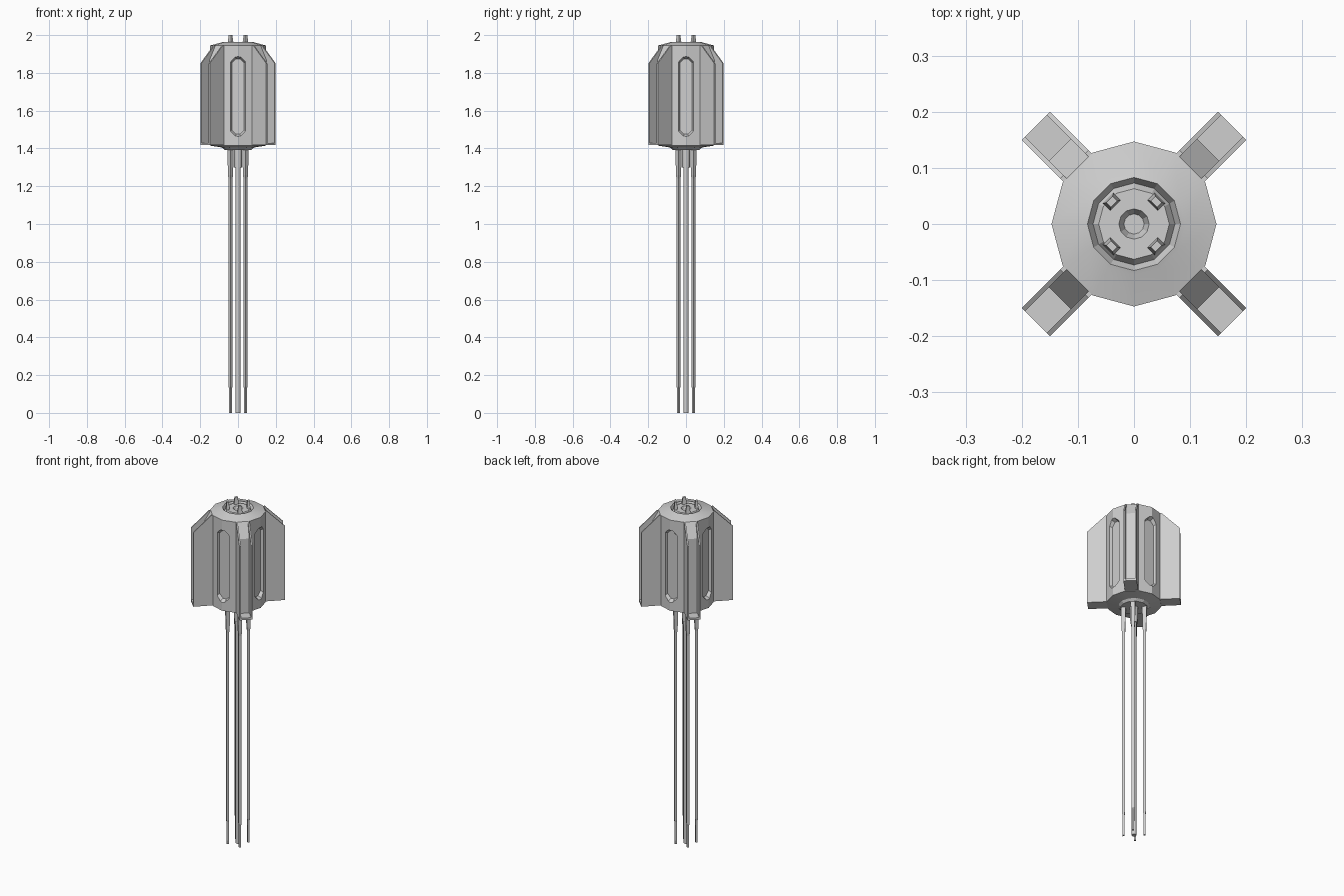
import bpy, bmesh
from math import pi, cos, sin, radians
from mathutils import Matrix

if "Cube" in bpy.data.objects:
    bpy.data.objects.remove(bpy.data.objects["Cube"])

grey = bpy.data.materials.new("light_grey")
grey.use_nodes = True
COLOUR = (0.62, 0.62, 0.62, 1)
grey.diffuse_color = COLOUR
grey.node_tree.nodes["Principled BSDF"].inputs["Base Color"].default_value = COLOUR


def finish(bm, name, turn=0.0):
    """Turn a bmesh into an object, rotated about the vertical axis."""
    bmesh.ops.remove_doubles(bm, verts=bm.verts, dist=1e-5)
    bmesh.ops.recalc_face_normals(bm, faces=bm.faces)
    bm.transform(Matrix.Rotation(turn, 4, "Z"))
    mesh = bpy.data.meshes.new(name)
    bm.to_mesh(mesh)
    bm.free()
    mesh.materials.append(grey)
    obj = bpy.data.objects.new(name, mesh)
    bpy.context.collection.objects.link(obj)
    return obj


def loft(rings, name, turn=0.0):
    """Skin a list of equal-length rings and cap both ends."""
    bm = bmesh.new()
    loops = [[bm.verts.new(p) for p in ring] for ring in rings]
    n = len(loops[0])
    for a, b in zip(loops, loops[1:]):
        for i in range(n):
            j = (i + 1) % n
            bm.faces.new((a[i], a[j], b[j], b[i]))
    bm.faces.new(loops[0])
    bm.faces.new(loops[-1])
    return finish(bm, name, turn)


def lathe(profile, name, sides=12):
    return loft([[(r * cos(2 * pi * i / sides), r * sin(2 * pi * i / sides), z)
                  for i in range(sides)] for r, z in profile], name)


def plate(profile, y, thick, name, turn):
    """Radial (r, z) outline given a thickness across the radius."""
    return loft([[(r, y + s * thick / 2, z) for r, z in profile] for s in (-1, 1)],
                name, turn)


def post(r, sections, name, turn):
    """Rectangular post at radius r; sections are (z, radial, tangential)."""
    return loft([[(r + a * dr / 2, b * dt / 2, z)
                  for a, b in ((-1, -1), (1, -1), (1, 1), (-1, 1))]
                 for z, dr, dt in sections], name, turn)


def smooth(obj, degrees):
    bpy.ops.object.select_all(action="DESELECT")
    obj.select_set(True)
    bpy.context.view_layer.objects.active = obj
    bpy.ops.object.shade_smooth_by_angle(angle=radians(degrees))


# Twelve-sided body with grooved cap and central hole
body = lathe([(0.018, 1.94), (0.027, 1.96), (0.063, 1.96), (0.073, 1.945),
              (0.083, 1.963), (0.092, 1.96), (0.147, 1.945), (0.147, 1.415),
              (0.085, 1.405), (0.072, 1.393)], "body")
smooth(body, 20)

# Recessed windows on the four main sides
outline = [(0.014, 1.885), (0.042, 1.862), (0.042, 1.488), (0.014, 1.465)]
outline += [(-x, z) for x, z in reversed(outline)]
MID = 1.675
for k in range(4):
    rings = []
    for depth, sx, sz in ((0.122, 0.78, 0.95), (0.147, 1.02, 1.005), (0.17, 1.25, 1.05)):
        rings.append([(depth, x * sx, MID + (z - MID) * sz) for x, z in outline])
    cutter = loft(rings, "window_cutter", k * pi / 2)
    cutter.hide_render = True
    cutter.hide_viewport = True
    cutter.display_type = "WIRE"
    cut = body.modifiers.new("window_cut", "BOOLEAN")
    cut.operation = "DIFFERENCE"
    cut.solver = "EXACT"
    cut.object = cutter

rail = [(0.11, 1.418), (0.247, 1.418), (0.247, 1.85), (0.15, 1.945), (0.11, 1.945)]
web = [(0.11, 1.418), (0.187, 1.418), (0.187, 1.865), (0.142, 1.945), (0.11, 1.945)]
foot = [(0.18, 1.418), (0.247, 1.418), (0.247, 1.43), (0.18, 1.43)]

for k in range(4):
    turn = pi / 4 + k * pi / 2
    # Channel-shaped fin: two side rails, a set-back web and a foot
    for s in (-1, 1):
        plate(rail, s * 0.0315, 0.008, "fin_rail", turn)
    plate(web, 0, 0.056, "fin_web", turn)
    plate(foot, 0, 0.056, "fin_foot", turn)
    # Contact prong on the cap
    post(0.056, [(1.95, 0.02, 0.028), (1.975, 0.015, 0.022), (2.0, 0.012, 0.016)],
         "prong", turn)
    # Long leg hanging from a tapered socket
    post(0.056, [(0, 0.011, 0.011), (0.13, 0.012, 0.012), (0.14, 0.015, 0.015),
                 (1.24, 0.015, 0.015), (1.26, 0.019, 0.019), (1.4, 0.024, 0.024)],
         "leg", turn)

# Central rod and its collar
smooth(lathe([(0.013, 0), (0.014, 1.4)], "centre_rod"), 35)
smooth(lathe([(0.02, 1.3), (0.022, 1.4)], "rod_collar"), 35)
